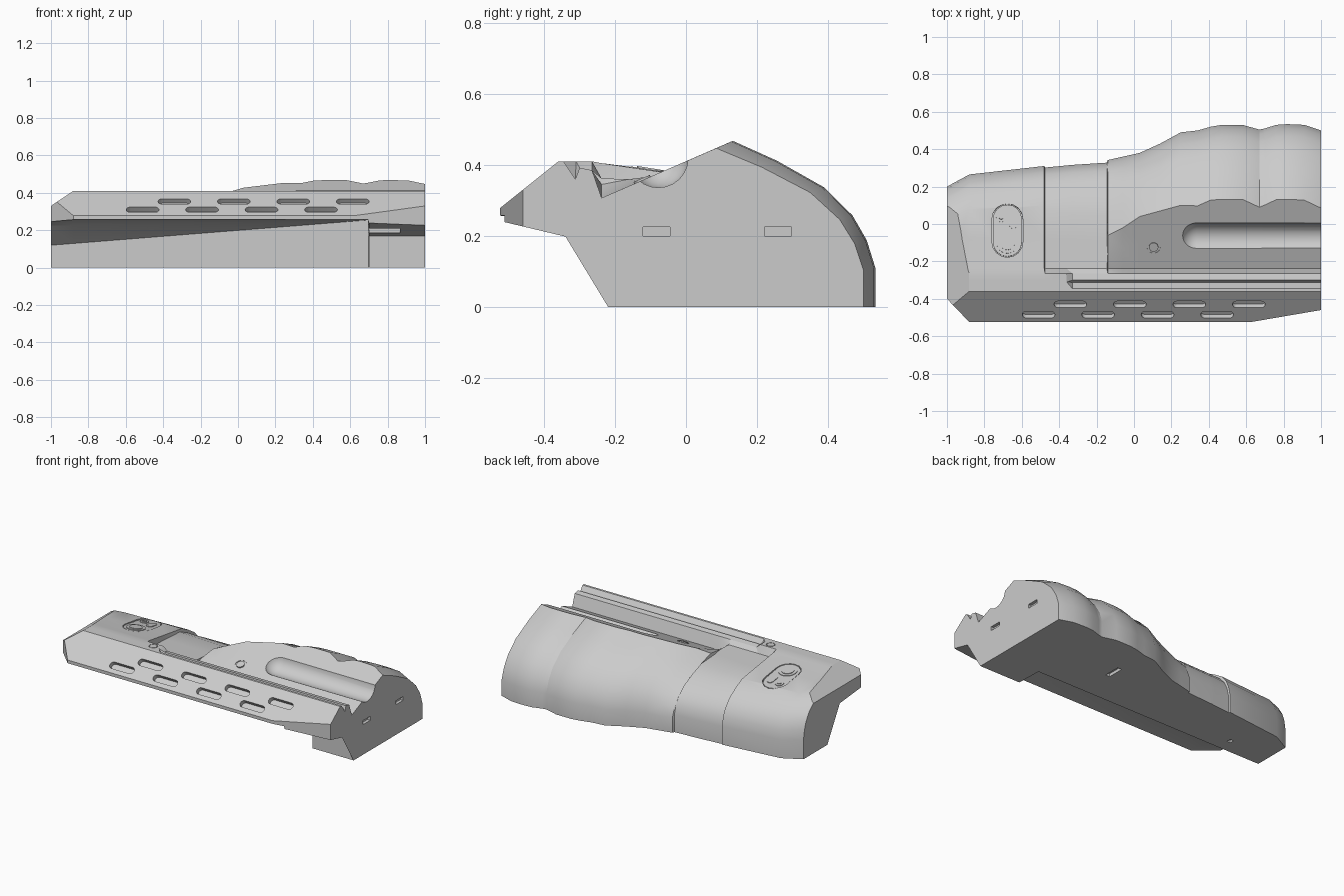
import bpy, bmesh, math
from mathutils import Matrix, Vector

cube = bpy.data.objects.get("Cube")
if cube:
    bpy.data.objects.remove(cube)

grey = bpy.data.materials.new("plain_grey")
grey.use_nodes = True
COLOUR = (0.6, 0.6, 0.6, 1)
grey.diffuse_color = COLOUR
grey.node_tree.nodes["Principled BSDF"].inputs["Base Color"].default_value = COLOUR


def make(name, bm):
    bmesh.ops.recalc_face_normals(bm, faces=bm.faces)
    mesh = bpy.data.meshes.new(name)
    bm.to_mesh(mesh)
    bm.free()
    mesh.materials.append(grey)
    ob = bpy.data.objects.new(name, mesh)
    bpy.context.collection.objects.link(ob)
    return ob


def activate(ob):
    bpy.ops.object.select_all(action='DESELECT')
    ob.select_set(True)
    bpy.context.view_layer.objects.active = ob


def prism(name, outline, low, high, matrix=Matrix()):
    bm = bmesh.new()
    rings = [[bm.verts.new(matrix @ Vector((u, v, w))) for u, v in outline] for w in (low, high)]
    bm.faces.new(rings[0])
    bm.faces.new(rings[1])
    n = len(outline)
    for i in range(n):
        j = (i + 1) % n
        bm.faces.new((rings[0][i], rings[0][j], rings[1][j], rings[1][i]))
    return make(name, bm)


def stadium(length, width, steps=8):
    r, half = width / 2, (length - width) / 2
    pts = []
    for side in (1, -1):
        for i in range(steps + 1):
            a = -math.pi / 2 + math.pi * i / steps
            pts.append((side * (half + r * math.cos(a)), side * r * math.sin(a)))
    return pts


def circle(r, n=24):
    return [(r * math.cos(math.tau * i / n), r * math.sin(math.tau * i / n)) for i in range(n)]


def place(x, y, z, tilt=0, axis='X', spin=0):
    return Matrix.Translation((x, y, z)) @ Matrix.Rotation(tilt, 4, axis) @ Matrix.Rotation(spin, 4, 'Z')


def carve(target, cutter):
    cutter.hide_render = True
    mod = target.modifiers.new("cut", 'BOOLEAN')
    mod.operation, mod.solver, mod.object = 'DIFFERENCE', 'EXACT', cutter
    activate(target)
    bpy.ops.object.modifier_apply(modifier=mod.name)
    bpy.data.objects.remove(cutter)


# Back curve, as fractions of the run from ridge to base
BACK = [(.31, .88), (.64, .72), (.84, .55), (.94, .4), (1, .235), (1, 0)]


def section(x, kind, back, ridge):
    t = (x + 1) / 1.7
    if x < .7:     # recessed lower wall with twisting underside
        pts = [(-.05, 0), (-.05, .12 + .135 * t), (-.18, .225 + .031 * t), (-.525, .257)]
    else:          # end block
        pts = [(-.22, 0), (-.22, .17), (-.34, .198), (-.525, .242)]
    pts += [(-.525, .278), (-.36, .41)]
    if kind == 'grip' or x < -.35:
        pts += [(-.345, .41), (-.31, .41), (-.3, .41), (-.265, .41)]
    else:          # channel beside the rail
        pts += [(-.345, .41), (-.312, .36), (-.3, .392), (-.265, .385)]
    front, mid = {'grip': (.405, .38), 'band': (.362, .355),
                  'step': (.345, .36), 'main': (.307, .36)}[kind]
    yr, zr = ridge
    pts.append((-.238, front))
    pts.append(((yr - .238) / 2, (front + zr) / 2) if kind != 'step' else (-.16, mid))
    pts.append(ridge)
    power = .75 if kind in ('grip', 'band') else .9 if kind == 'step' else 1
    pts += [(yr + (back - yr) * f, zr * h ** power) for f, h in BACK]
    return [(x, y, z) for y, z in pts]


# Main body: lofted along x
stations = [(-1, 'grip', .2, .03), (-.88, 'grip', .265, .08), (-.48, 'grip', .31, .1),
            (-.475, 'band', .302, .07), (-.36, 'band', .313, .065), (-.33, 'band', .316, .06),
            (-.145, 'band', .328, .05), (-.14, 'step', .342, -.06)]
stations += [(x, 'main', b, r) for x, b, r in (
    (-.06, .36, -.02), (.03, .38, .04), (.14, .43, .07), (.25, .49, .1), (.34, .5, .097),
    (.41, .52, .128), (.47, .53, .132), (.58, .53, .132), (.67, .505, .09), (.695, .51, .1),
    (.7, .511, .102), (.76, .53, .13), (.82, .534, .132), (.91, .53, .128), (1, .5, .085))]
FLAT = {'grip': (.385, -.3), 'band': (.345, 0), 'step': (.398, .43), 'main': (.41, .44)}
bm = bmesh.new()
rings = []
for x, kind, back, yr in stations:
    base, slope = FLAT[kind]
    rings.append([bm.verts.new(p) for p in section(x, kind, back, (yr, base + slope * yr))])
for a, b in zip(rings, rings[1:]):
    for i in range(len(a)):
        j = (i + 1) % len(a)
        bm.faces.new((a[i], a[j], b[j], b[i]))
bm.faces.new(rings[0])
bm.faces.new(rings[-1])
bmesh.ops.triangulate(bm, faces=bm.faces)
body = make("body", bm)

# End chamfers: two upright, one across the top of the narrow end
for outline in ([(-.88, -.525), (-1.0, -.4), (-1.2, -.19), (-1.2, -.8), (-.6, -.8)],
                [(.62, -.525), (1.0, -.46), (1.2, -.426), (1.2, -.8), (.2, -.8), (.2, -.597)]):
    carve(body, prism("chamfer_cutter", outline, -.1, .8))
across = Matrix.Rotation(math.pi / 2, 4, 'X')
carve(body, prism("top_cutter", [(-.88, .411), (-1.0, .33), (-1.2, .195), (-1.2, .7), (-.6, .7), (-.6, .6)],
                  -.8, .8, across))

# Thumb trough: a sphere stretched into a long capsule
bm = bmesh.new()
bmesh.ops.create_uvsphere(bm, u_segments=24, v_segments=16, radius=.085,
                          matrix=Matrix.Rotation(math.pi / 2, 4, 'Y'))
for v in bm.verts:
    if v.co.x > .01:
        v.co.x += 1
bmesh.ops.translate(bm, verts=bm.verts, vec=(.335, -.078, .42))
carve(body, make("trough_cutter", bm))

# Two rows of slots along the sloping rail
slope = math.atan2(.132, .165)
for y, z, start in ((-.43, .354, -.34), (-.485, .31, -.51)):
    for i in range(4):
        carve(body, prism("slot_cutter", stadium(.175, .045), -.03, .05,
                          place(start + .318 * i, y, z, slope)))

# Slots in the wide end, the end block and the base
box = [(-.5, -.5), (.5, -.5), (.5, .5), (-.5, .5)]
for cx, cy, cz, sx, sy, sz in ((1, -.083, .212, .04, .076, .026), (1, .26, .212, .04, .076, .026),
                               (.78, -.34, .2, .17, .1, .03), (.35, .23, 0, .03, .11, .04),
                               (-.7, .05, 0, .025, .03, .03)):
    outline = [(cx + u * sx, cy + v * sy) for u, v in box]
    carve(body, prism("recess_cutter", outline, cz - sz / 2, cz + sz / 2))

# Button panel, screws and their rings, each a shallow groove round a flat face
tilt = math.atan(-.16)


def groove(outline, inner, matrix, depth=.008):
    carve(body, prism("groove_cutter", outline, -depth, .03, matrix))
    return prism("inset", inner, -depth * 2, 0, matrix)


def on_grip(x, y, spin=0):
    return place(x, y, .405 - .16 * (y + .238), tilt, 'X', spin)


quarter = math.pi / 2
parts = {
    "button_panel": (stadium(.29, .165), stadium(.28, .155), on_grip(-.677, -.035, quarter)),
    "rail_screw": (circle(.027), circle(.023), place(-.41, -.3, .41)),
    "body_screw": (circle(.036), circle(.025), place(.105, -.125, .362, math.atan(.43))),
}
for name, (outer, inner, matrix) in parts.items():
    groove(outer, inner, matrix).name = name
for name, outline, matrix, height in (
        ("large_button", circle(.058), on_grip(-.677, -.1), .004),
        ("large_button_cap", circle(.04), on_grip(-.677, -.1), .008),
        ("small_button", circle(.027), on_grip(-.71, .037), .004),
        ("small_button_cap", circle(.013), on_grip(-.71, .037), .008),
        ("pill_button", stadium(.085, .042), on_grip(-.645, .017, quarter), .004)):
    prism(name, outline, -.004, height, matrix)

# Smooth curved areas, crisp edges
activate(body)
bpy.ops.object.shade_smooth_by_angle(angle=math.radians(28))
